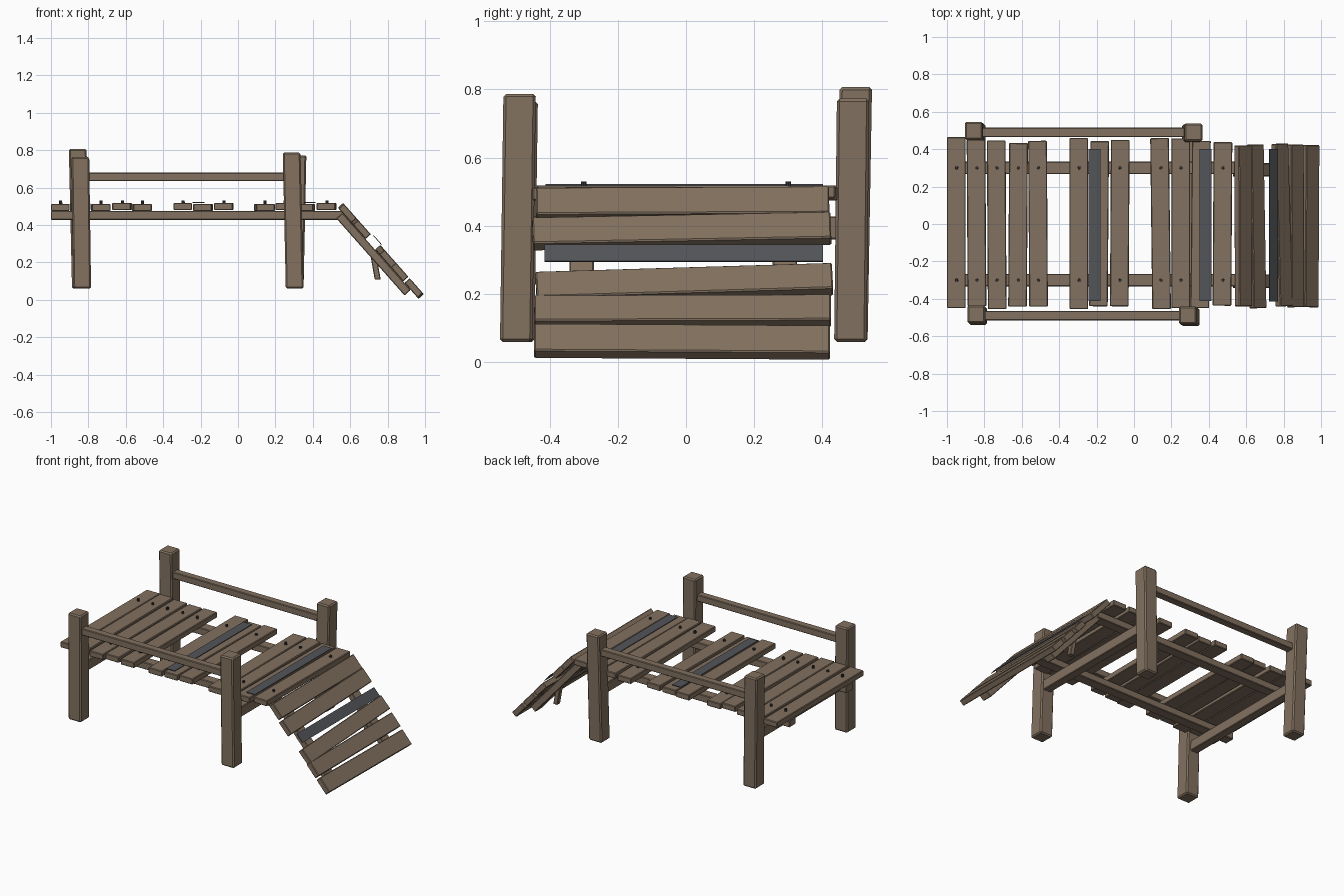
import bpy, bmesh, math
from mathutils import Matrix, Vector

if "Cube" in bpy.data.objects:
    bpy.data.objects.remove(bpy.data.objects["Cube"])


def material(name, rgb):
    m = bpy.data.materials.new(name)
    m.diffuse_color = (*rgb, 1)
    m.use_nodes = True
    m.node_tree.nodes["Principled BSDF"].inputs["Base Color"].default_value = m.diffuse_color
    return m


WOOD = material("weathered_wood", (0.225, 0.165, 0.115))
METAL = material("dull_metal", (0.085, 0.09, 0.1))
BOLT = material("dark_bolt", (0.04, 0.04, 0.045))


def finish(name, bm, mat, matrix=Matrix(), bevel=0.0):
    if bevel:
        bmesh.ops.bevel(bm, geom=bm.edges[:], offset=bevel, segments=1, affect='EDGES')
    bmesh.ops.recalc_face_normals(bm, faces=bm.faces[:])
    me = bpy.data.meshes.new(name)
    bm.to_mesh(me)
    bm.free()
    me.materials.append(mat)
    ob = bpy.data.objects.new(name, me)
    ob.matrix_world = matrix
    bpy.context.collection.objects.link(ob)
    return ob


def box(name, lo, hi, mat=WOOD, yaw=0.0, frame=Matrix(), bevel=0.004):
    """Box between two corners, turned about its own centre, inside a frame."""
    lo, hi = Vector(lo), Vector(hi)
    bm = bmesh.new()
    bmesh.ops.create_cube(bm, size=1, matrix=Matrix.Diagonal((*(hi - lo), 1)))
    place = frame @ Matrix.Translation((lo + hi) / 2) @ Matrix.Rotation(yaw, 4, 'Z')
    return finish(name, bm, mat, place, bevel)


def leaning_post(name, bottom, top, size, bevel=0.008):
    """Square post whose ends stay nearly level while it leans."""
    bottom, top = Vector(bottom), Vector(top)
    bm = bmesh.new()
    bmesh.ops.create_cube(bm, size=1)
    for v in bm.verts:
        end = top if v.co.z > 0 else bottom
        v.co = end + Vector((v.co.x * size, v.co.y * size, 0))
    return finish(name, bm, WOOD, bevel=bevel)


# Corner posts
leaning_post("post_front_left", (-0.833, -0.492, 0.06), (-0.843, -0.482, 0.765), 0.095)
leaning_post("post_front_right", (0.303, -0.498, 0.06), (0.287, -0.488, 0.787), 0.095)
leaning_post("post_back_left", (-0.84, 0.485, 0.06), (-0.857, 0.498, 0.807), 0.095)
leaning_post("post_back_right", (0.303, 0.482, 0.06), (0.318, 0.49, 0.773), 0.095)

# Hand rails, deck beams and cross beams
for side, s in (("front", -1), ("back", 1)):
    box("rail_" + side, (-0.84, s * 0.49 - 0.025, 0.635), (0.29, s * 0.49 + 0.025, 0.68))
    box("deck_beam_" + side, (-1.0, s * 0.3 - 0.034, 0.428), (0.56, s * 0.3 + 0.034, 0.475))
for side, x in (("left", -0.84), ("right", 0.303)):
    box("cross_beam_" + side, (x - 0.028, -0.48, 0.36), (x + 0.028, 0.48, 0.428))

# Deck planks: left x, front y, back y, yaw
planks = [(-1.0, -0.45, 0.465, 0.0), (-0.892, -0.44, 0.45, 0.006),
          (-0.784, -0.455, 0.447, 0.006), (-0.67, -0.442, 0.433, -0.006),
          (-0.563, -0.442, 0.445, 0.006), (-0.345, -0.455, 0.46, 0.0),
          (-0.237, -0.44, 0.443, -0.008), (-0.126, -0.44, 0.45, -0.006),
          (0.092, -0.455, 0.46, 0.012), (0.2, -0.45, 0.458, 0.0),
          (0.306, -0.45, 0.445, -0.01), (0.423, -0.437, 0.438, -0.006)]
for i, (x, y0, y1, yaw) in enumerate(planks):
    lift = 0.005 * (i % 2)
    box(f"deck_plank_{i + 1}", (x, y0, 0.475 + lift), (x + 0.1, y1, 0.513 + lift), yaw=yaw)
    # Bolts over both beams, left off the planks that carry a metal strip
    if i not in (6, 10):
        for side, y in (("front", -0.3), ("back", 0.3)):
            bm = bmesh.new()
            bmesh.ops.create_cone(bm, cap_ends=True, segments=8, radius1=0.009,
                                  radius2=0.008, depth=0.024)
            finish(f"bolt_{i + 1}_{side}", bm, BOLT, Matrix.Translation((x + 0.052, y, 0.518)))

# Metal strips lying on the deck
for i, x in enumerate((-0.243, 0.35)):
    box(f"deck_strip_{i + 1}", (x, -0.412, 0.519), (x + 0.064, 0.402, 0.523), METAL, bevel=0)

# Ramp: local x runs down the slope, local z is out of its upper surface
RAMP = Matrix.Translation((0.564, 0, 0.516)) @ Matrix.Rotation(math.radians(48.5), 4, 'Y')
for side, y in (("front", -0.306), ("back", 0.29)):
    box("ramp_beam_" + side, (0.035, y - 0.036, -0.082), (0.585, y + 0.036, -0.038), frame=RAMP)
ramp_planks = [(0.0, 0.104, -0.44, 0.42, 0.006), (0.108, 0.21, -0.45, 0.425, 0.025),
               (0.314, 0.414, -0.44, 0.43, 0.04), (0.422, 0.522, -0.445, 0.425, 0.004),
               (0.538, 0.645, -0.445, 0.422, -0.008)]
for i, (u0, u1, y0, y1, yaw) in enumerate(ramp_planks):
    box(f"ramp_plank_{i + 1}", (u0, y0, -0.038), (u1, y1, 0), yaw=yaw, frame=RAMP)
box("ramp_strip", (0.235, -0.415, 0.004), (0.3, 0.402, 0.008), METAL, frame=RAMP, bevel=0)

# Short broken strut under the ramp
leaning_post("ramp_strut", (0.747, 0.3, 0.108), (0.722, 0.3, 0.25), 0.032, 0.004)
